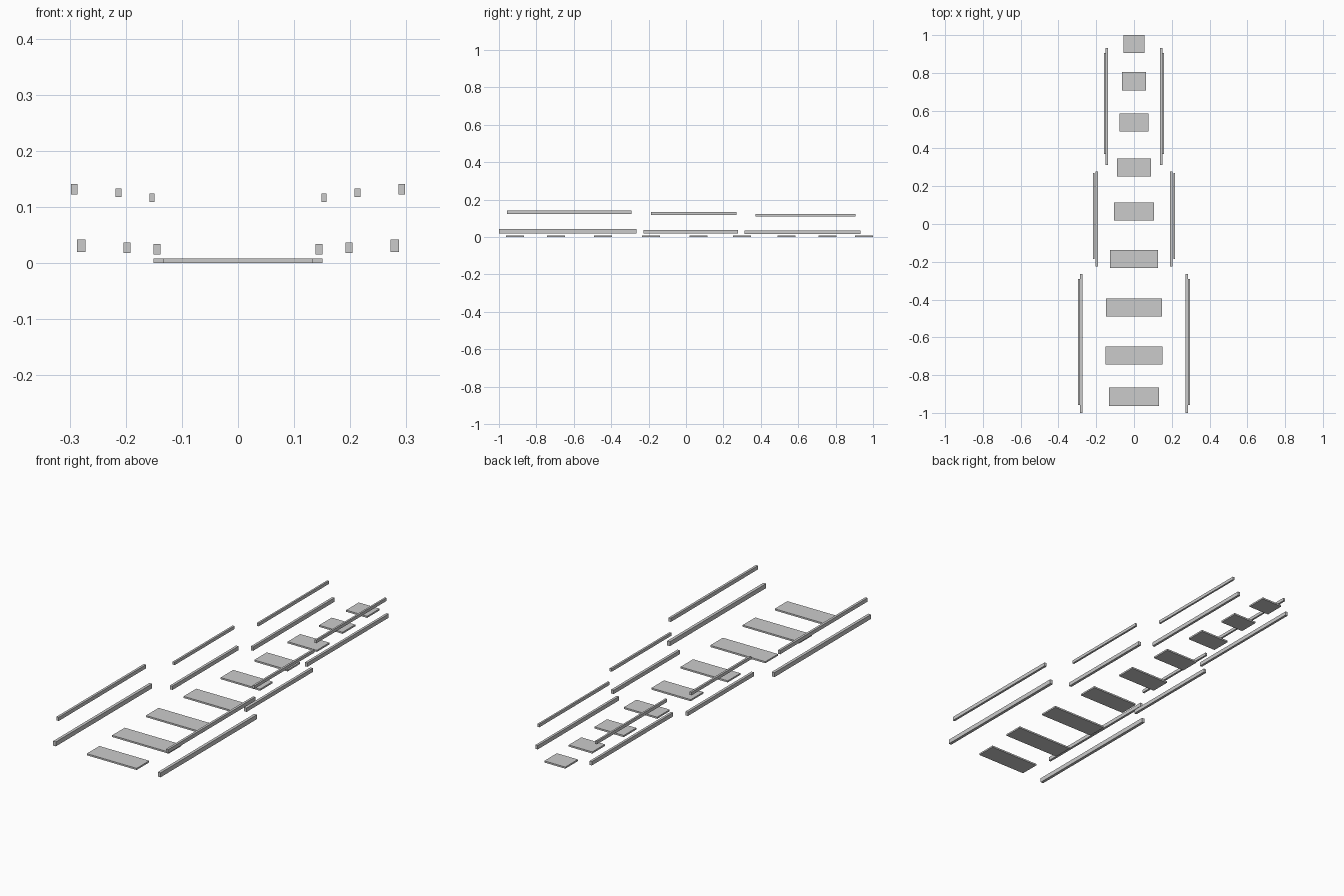
import bpy, bmesh

if "Cube" in bpy.data.objects:
    bpy.data.objects.remove(bpy.data.objects["Cube"])


def box(bm, x0, x1, y0, y1, z0, z1):
    verts = bmesh.ops.create_cube(bm, size=1.0)["verts"]
    for v in verts:
        v.co.x = x1 if v.co.x > 0 else x0
        v.co.y = y1 if v.co.y > 0 else y0
        v.co.z = z1 if v.co.z > 0 else z0


def make_box(name, *bounds):
    mesh = bpy.data.meshes.new(name)
    bm = bmesh.new()
    box(bm, *bounds)
    bm.to_mesh(mesh)
    bm.free()
    obj = bpy.data.objects.new(name, mesh)
    bpy.context.collection.objects.link(obj)
    return obj


# Path slabs, front to back: (centre y, half width)
slabs = [(-0.9145, 0.133), (-0.696, 0.151), (-0.443, 0.147),
         (-0.186, 0.126), (0.066, 0.105), (0.299, 0.089),
         (0.538, 0.078), (0.756, 0.063), (0.952, 0.056)]
for i, (y, w) in enumerate(slabs, 1):
    make_box(f"path_slab_{i}", -w, w, y - 0.048, y + 0.048, 0.0, 0.008)

# Side rails: x, y and z ranges of the right-hand rail, mirrored to the left
rails = {
    "front_lower_rail": (0.2720, 0.2865, -1.000, -0.2655, 0.0200, 0.0415),
    "front_upper_rail": (0.2860, 0.2975, -0.958, -0.2925, 0.1225, 0.1405),
    "middle_lower_rail": (0.1915, 0.2045, -0.226, 0.278, 0.0180, 0.0365),
    "middle_upper_rail": (0.2080, 0.2180, -0.186, 0.270, 0.1180, 0.1325),
    "back_lower_rail": (0.1385, 0.1505, 0.313, 0.933, 0.0150, 0.0340),
    "back_upper_rail": (0.1490, 0.1580, 0.371, 0.905, 0.1085, 0.1235),
}
for name, b in rails.items():
    rail = make_box(name, *b)
    rail.modifiers.new("mirror", "MIRROR").use_axis[0] = True
